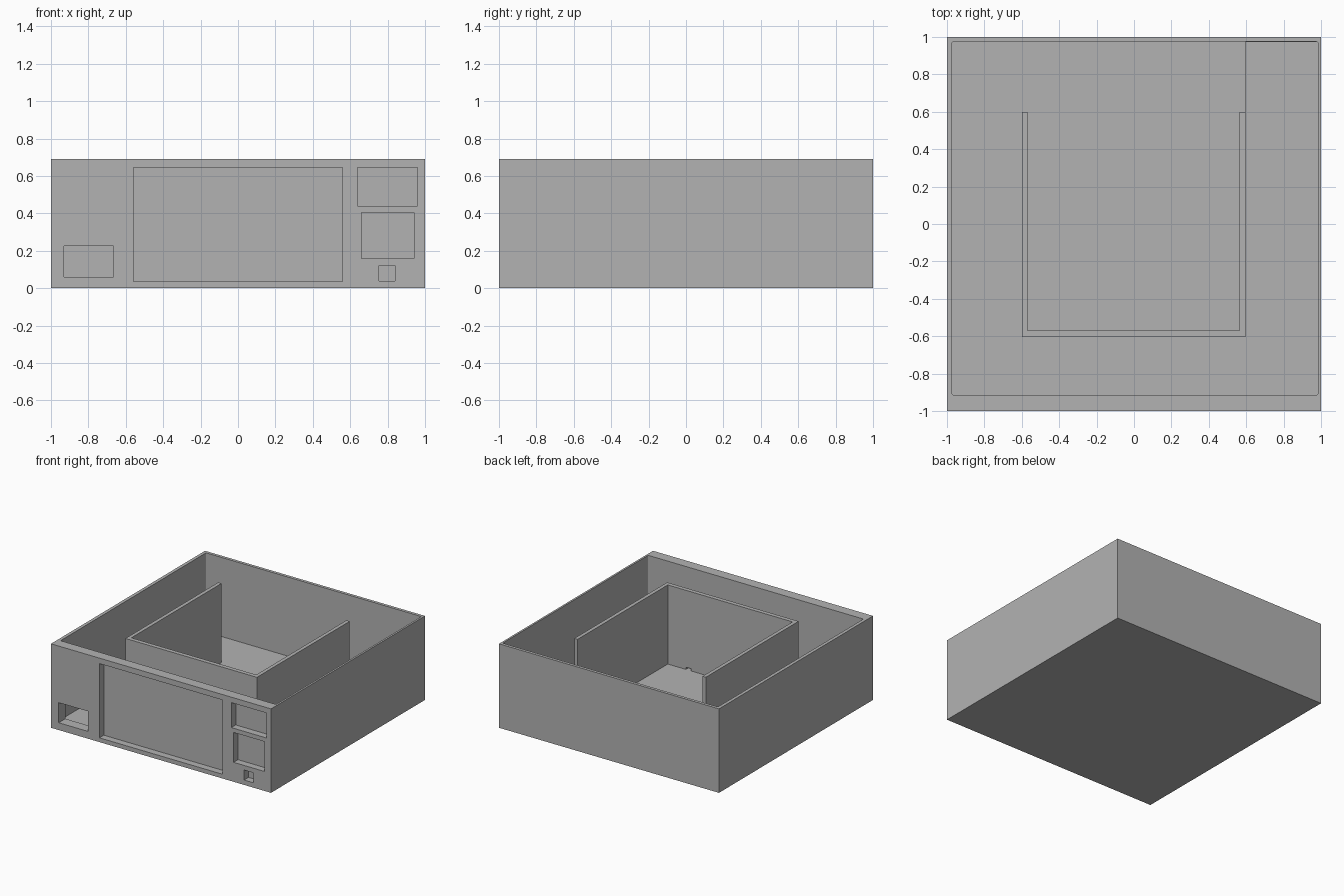
import bpy
import bmesh
from mathutils import Vector

cube = bpy.data.objects.get("Cube")
if cube:
    bpy.data.objects.remove(cube, do_unlink=True)

grey = bpy.data.materials.new("plain_grey")
grey.use_nodes = True
GREY = (0.45, 0.45, 0.45, 1)
grey.diffuse_color = GREY
grey.node_tree.nodes["Principled BSDF"].inputs["Base Color"].default_value = GREY

HEIGHT = 0.69
FLOOR = 0.04


def box(name, xs, ys, zs, corner=0):
    """Box spanning three ranges, with optional rounded upright edges."""
    bm = bmesh.new()
    bmesh.ops.create_cube(bm, size=1)
    lo, hi = (Vector(v) for v in zip(xs, ys, zs))
    for v in bm.verts:
        v.co = (lo + hi) / 2 + v.co * (hi - lo)
    if corner:
        upright = [e for e in bm.edges
                   if abs(e.verts[0].co.z - e.verts[1].co.z) > 0.01]
        bmesh.ops.bevel(bm, geom=upright, offset=corner, segments=3,
                        profile=0.5, affect='EDGES')
    mesh = bpy.data.meshes.new(name)
    bm.to_mesh(mesh)
    bm.free()
    mesh.materials.append(grey)
    obj = bpy.data.objects.new(name, mesh)
    bpy.context.collection.objects.link(obj)
    return obj


def cut(target, *ranges, corner=0):
    """Subtract a box from the target and discard the cutter."""
    cutter = box("cutter", *ranges, corner=corner)
    cutter.hide_render = True
    mod = target.modifiers.new("cut", 'BOOLEAN')
    mod.operation = 'DIFFERENCE'
    mod.solver = 'EXACT'
    mod.object = cutter
    bpy.context.view_layer.objects.active = target
    bpy.ops.object.modifier_apply(modifier=mod.name)
    bpy.data.objects.remove(cutter, do_unlink=True)


# Open tray with a thick front wall
case = box("case", (-1, 1), (-1, 1), (0, HEIGHT))
cut(case, (-0.973, 0.984), (-0.914, 0.975), (FLOOR, 1), corner=0.01)

# Slightly lowered floors in the front channel and the right bay
cut(case, (-0.6, 0.595), (-0.913, -0.605), (0.035, 0.3))
cut(case, (0.595, 0.983), (-0.913, 0.974), (0.03, 0.3))

# Opening at the front left
cut(case, (-0.93, -0.665), (-1.1, -0.8), (0.06, 0.225))

# Shallow front recesses: screen and three control panels
recesses = [
    ((-0.56, 0.56), (0.035, 0.645)),
    ((0.64, 0.96), (0.44, 0.645)),
    ((0.66, 0.94), (0.16, 0.405)),
    ((0.755, 0.84), (0.04, 0.122)),
]
for xs, zs in recesses:
    cut(case, xs, (-1.1, -0.943), zs)

# U-shaped inner partition, open to the back, with a small cable hole
partition = box("inner_partition", (-0.6, 0.595), (-0.605, 0.6), (0.025, HEIGHT))
cut(partition, (-0.57, 0.565), (-0.57, 0.8), (0, 1))
cut(partition, (0.355, 0.4), (-0.7, -0.5), (0.03, 0.058))
